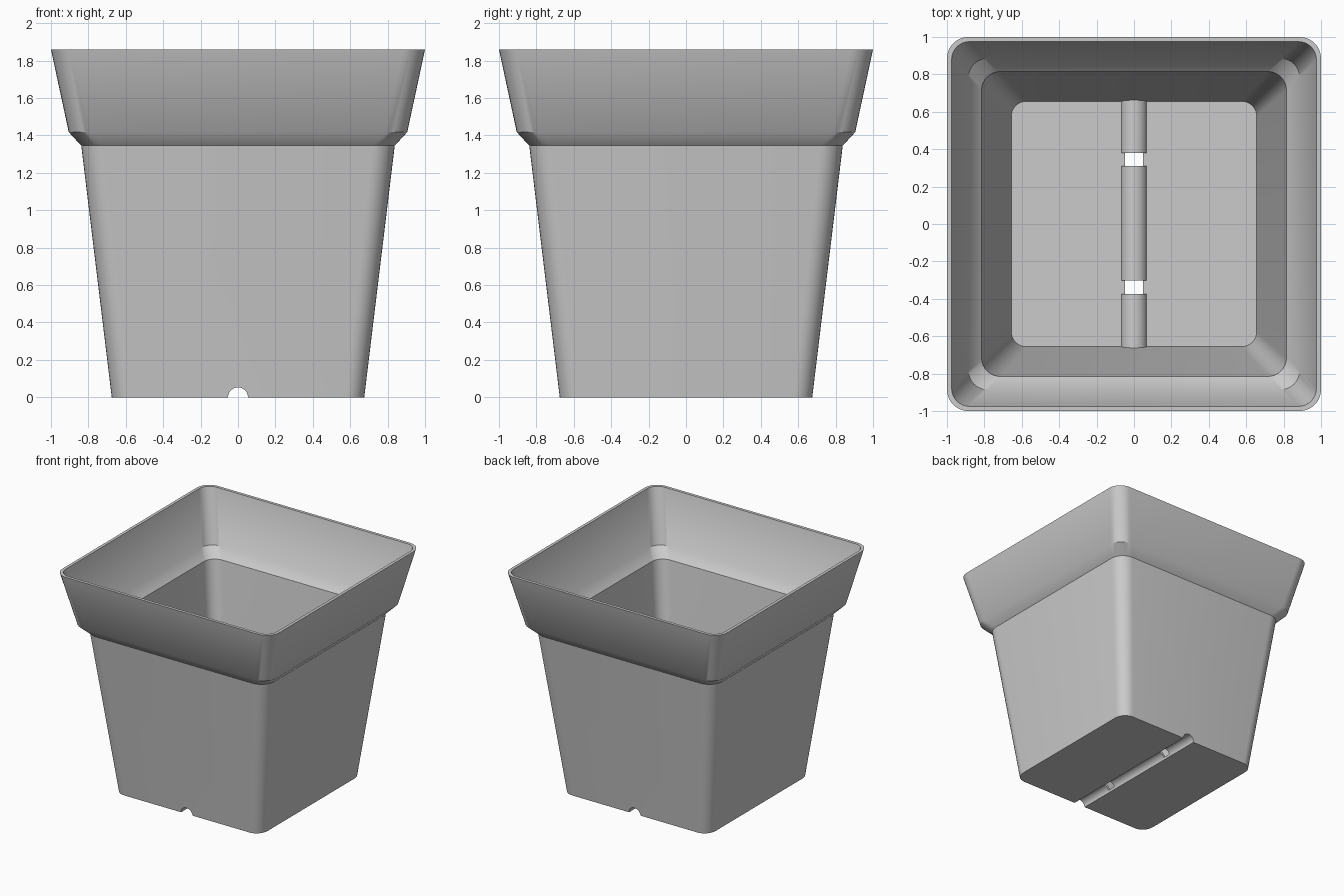
import bpy, bmesh, math

if "Cube" in bpy.data.objects:
    bpy.data.objects.remove(bpy.data.objects["Cube"])


def ring(bm, half, z, radius, seg=8):
    """Rounded square loop of vertices."""
    verts = []
    for q in range(4):
        cx = (half - radius) * (1 if q in (0, 3) else -1)
        cy = (half - radius) * (1 if q in (0, 1) else -1)
        for i in range(seg + 1):
            a = math.pi / 2 * (q + i / seg)
            verts.append(bm.verts.new((cx + radius * math.cos(a), cy + radius * math.sin(a), z)))
    return verts


def finish(bm, name):
    bmesh.ops.recalc_face_normals(bm, faces=bm.faces)
    mesh = bpy.data.meshes.new(name)
    bm.to_mesh(mesh)
    bm.free()
    ob = bpy.data.objects.new(name, mesh)
    bpy.context.collection.objects.link(ob)
    return ob


def prism(name, points, y0, y1):
    """Extrude an xz outline along y."""
    bm = bmesh.new()
    face = bm.faces.new([bm.verts.new((x, y0, z)) for x, z in points])
    ext = bmesh.ops.extrude_face_region(bm, geom=[face])
    moved = [v for v in ext["geom"] if isinstance(v, bmesh.types.BMVert)]
    bmesh.ops.translate(bm, verts=moved, vec=(0, y1 - y0, 0))
    return finish(bm, name)


def combine(target, tool, operation):
    mod = target.modifiers.new(operation.title(), 'BOOLEAN')
    mod.operation = operation
    mod.solver = 'EXACT'
    mod.object = tool
    bpy.context.view_layer.objects.active = target
    bpy.ops.object.modifier_apply(modifier=mod.name)
    bpy.data.objects.remove(tool)


# Pot shell: (half width, height, corner radius) up the outside, then down the inside
profile = [
    (0.675, 0.0, 0.10), (0.838, 1.345, 0.12), (0.905, 1.418, 0.12), (1.0, 1.86, 0.115),
    (0.975, 1.86, 0.095), (0.885, 1.43, 0.10), (0.815, 1.358, 0.10), (0.656, 0.02, 0.08),
]
bm = bmesh.new()
rings = [ring(bm, *p) for p in profile]
for a, b in zip(rings, rings[1:]):
    for i in range(len(a)):
        j = (i + 1) % len(a)
        bm.faces.new((a[i], a[j], b[j], b[i]))
bm.faces.new(rings[0])
bm.faces.new(rings[-1])
pot = finish(bm, "square_plant_pot")

# Raised drainage ridge across the floor
arc = [math.pi * i / 16 for i in range(17)]
outline = [(0.07 * math.cos(a), 0.005 + 0.067 * math.sin(a)) for a in arc]
combine(pot, prism("drain_ridge", outline, -0.668, 0.668), 'UNION')

# Channel hollowed out under the ridge, open at the front and back
circle = [math.tau * (i + 0.5) / 32 for i in range(32)]
outline = [(0.053 * math.cos(a), 0.053 * math.sin(a)) for a in circle]
combine(pot, prism("drain_channel", outline, -0.9, 0.9), 'DIFFERENCE')

# Two drain slots through the ridge
slot = [(-0.08, 0.021), (0.08, 0.021), (0.08, 0.12), (-0.08, 0.12)]
for y in (-0.338, 0.345):
    combine(pot, prism("drain_slot", slot, y - 0.035, y + 0.035), 'DIFFERENCE')

# Smooth corners, crisp edges
bpy.ops.object.select_all(action='DESELECT')
pot.select_set(True)
bpy.context.view_layer.objects.active = pot
bpy.ops.object.shade_smooth_by_angle(angle=math.radians(33))
